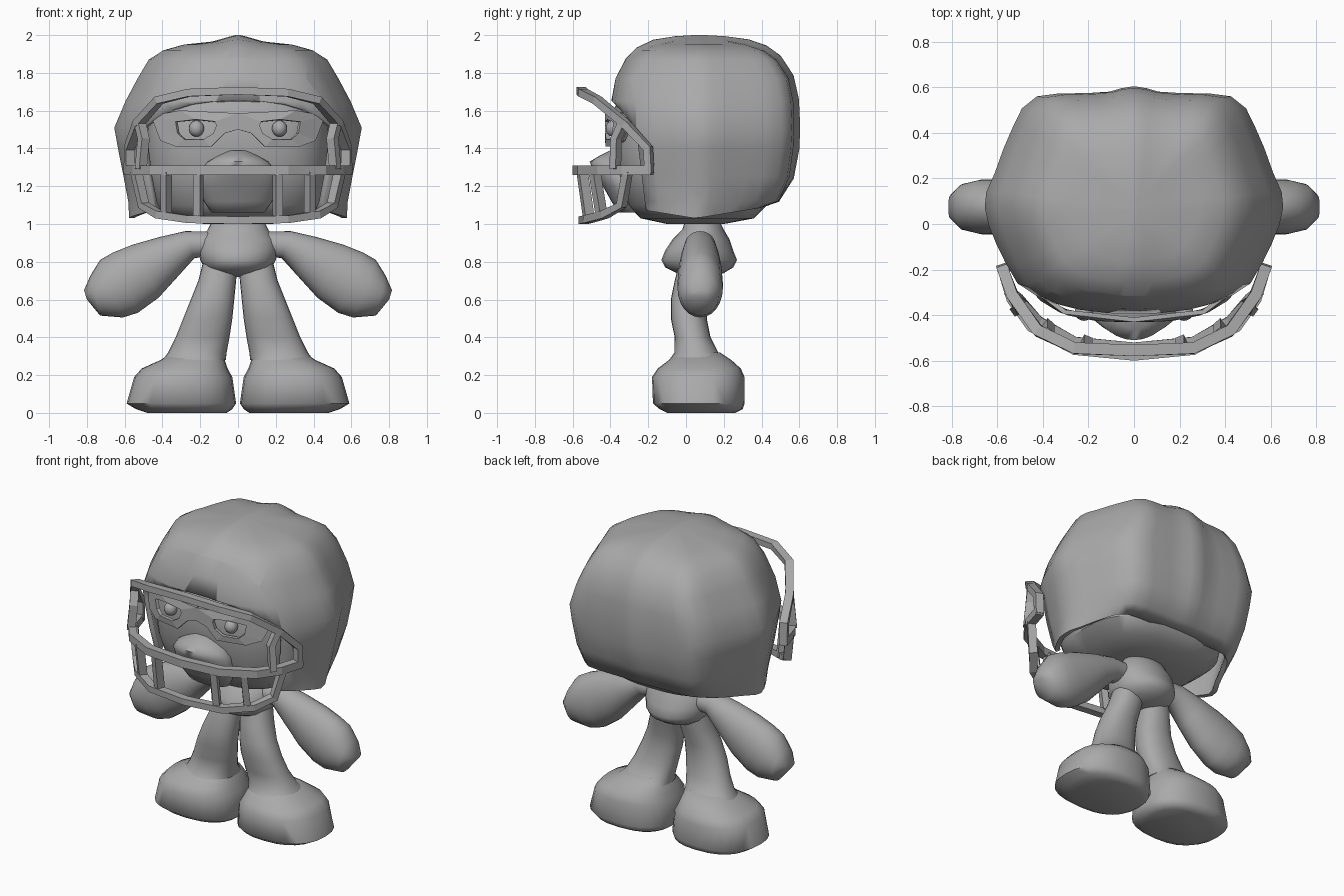
import bpy, bmesh, math
from mathutils import Vector

if "Cube" in bpy.data.objects:
    bpy.data.objects.remove(bpy.data.objects["Cube"])

grey = bpy.data.materials.new("grey")
grey.diffuse_color = (0.4, 0.4, 0.4, 1)
grey.use_nodes = True
grey.node_tree.nodes["Principled BSDF"].inputs["Base Color"].default_value = grey.diffuse_color


def make(name, verts, faces, smooth=40, mirror=False, thick=0):
    me = bpy.data.meshes.new(name)
    me.from_pydata([tuple(v) for v in verts], [], faces)
    bm = bmesh.new()
    bm.from_mesh(me)
    bmesh.ops.recalc_face_normals(bm, faces=bm.faces)
    bm.to_mesh(me)
    bm.free()
    ob = bpy.data.objects.new(name, me)
    bpy.context.collection.objects.link(ob)
    me.materials.append(grey)
    if thick:
        m = ob.modifiers.new("thickness", 'SOLIDIFY')
        m.thickness, m.offset = thick, -1
    if mirror:
        ob.modifiers.new("mirror", 'MIRROR')
    if smooth:
        bpy.ops.object.select_all(action='DESELECT')
        bpy.context.view_layer.objects.active = ob
        ob.select_set(True)
        bpy.ops.object.shade_smooth_by_angle(angle=math.radians(smooth))
    return ob


def superellipse(n, seg):
    plan = []
    for i in range(seg):
        ca, sa = (f(2 * math.pi * i / seg) for f in (math.cos, math.sin))
        plan.append((math.copysign(abs(ca) ** (2 / n), ca),
                     math.copysign(abs(sa) ** (2 / n), sa)))
    return plan


def loft(name, rings, n=2.4, seg=24, plan=None, **kw):
    """Skin rings of a unit plan, each given as (centre, half axis u, half axis v)."""
    plan = plan or superellipse(n, seg)
    seg = len(plan)
    verts = [Vector(c) + Vector(u) * p + Vector(v) * q for c, u, v in rings for p, q in plan]
    faces = []
    for r in range(len(rings) - 1):
        for i in range(seg):
            j = (i + 1) % seg
            faces.append((r * seg + i, r * seg + j, (r + 1) * seg + j, (r + 1) * seg + i))
    faces.append(tuple(range(seg)))
    faces.append(tuple(range(len(verts) - seg, len(verts))))
    return make(name, verts, faces, **kw)


def level(z, x0, x1, y0, y1):
    """Horizontal ring from its extents."""
    return (((x0 + x1) / 2, (y0 + y1) / 2, z), ((x1 - x0) / 2, 0, 0), (0, (y1 - y0) / 2, 0))


def bar(name, half, w=0.05, h=0.04, whole=True, mirror=False):
    """Rectangular bar along a path; whole paths are mirrored across x = 0."""
    pts = [Vector(p) for p in half]
    if whole:
        pts = [Vector((-p.x, p.y, p.z)) for p in reversed(pts[1:])] + pts
    verts, faces = [], []
    for i, p in enumerate(pts):
        t = (pts[min(i + 1, len(pts) - 1)] - pts[max(i - 1, 0)]).normalized()
        out = Vector((p.x, p.y, 0)).normalized()
        a = (out - t * out.dot(t)).normalized()
        b = t.cross(a)
        for s, q in ((-1, -1), (1, -1), (1, 1), (-1, 1)):
            verts.append(p + a * s * w / 2 + b * q * h / 2)
    for r in range(len(pts) - 1):
        for i in range(4):
            j = (i + 1) % 4
            faces.append((r * 4 + i, r * 4 + j, r * 4 + 4 + j, r * 4 + 4 + i))
    k = len(verts)
    faces += [(0, 1, 2, 3), (k - 4, k - 3, k - 2, k - 1)]
    return make(name, verts, faces, smooth=0, mirror=mirror)


# Helmet plan: flat back and front, widest in the middle
side = [(0, 1), (.08, 1), (.16, 1), (.3, 1), (.5, .995), (.64, .97), (.74, .86), (.80, .69),
        (.86, .5), (.92, .27), (.975, .1), (.985, -.04), (.96, -.2), (.91, -.37), (.85, -.54),
        (.77, -.73), (.67, -.84), (.55, -.91), (.4, -.96), (.2, -.99), (.1, -1), (0, -1)]
plan = side + [(-x, y) for x, y in reversed(side[1:-1])]

# Helmet shell
dome = [(1.03, .585, -.29, .40), (1.12, .59, -.33, .49), (1.25, .615, -.37, .55),
        (1.40, .645, -.385, .57), (1.51, .665, -.39, .575), (1.65, .605, -.395, .57),
        (1.77, .54, -.37, .545), (1.87, .48, -.31, .48), (1.92, .40, -.25, .41),
        (1.95, .29, -.16, .32), (1.965, .14, -.05, .20), (1.97, .02, .04, .10)]
helmet = loft("helmet", [level(z, -x, x, a, b) for z, x, a, b in dome],
              plan=plan, thick=0.03, smooth=50)
bm = bmesh.new()
bm.from_mesh(helmet.data)
bmesh.ops.delete(bm, geom=[f for f in bm.faces if f.calc_center_median().z < 1.031],
                 context='FACES_ONLY')
# Rim rises to front and back
for v in bm.verts:
    if v.co.z < 1.04:
        v.co.z += 0.16 * abs(v.co.y - .05)

# Face opening: a side cut and a sloping brow cut
cuts = [(Vector((0, -.24, 1.3)), Vector((0, 1, .12))),
        (Vector((0, -.40, 1.66)), Vector((0, 1.1, 1)))]
for co, no in cuts:
    bmesh.ops.bisect_plane(bm, geom=bm.verts[:] + bm.edges[:] + bm.faces[:],
                           plane_co=co, plane_no=no)
hole = [f for f in bm.faces
        if all((f.calc_center_median() - co).dot(no) < 0 for co, no in cuts)]
bmesh.ops.delete(bm, geom=hole, context='FACES')
# Centre ridge, fading out at the brow and the rear rim
for v in bm.verts:
    k = max(0, 1 - abs(v.co.x) / 0.15)
    fade = min(1, max(0, (v.co.y + .40) / .25)) * min(1, max(0, (v.co.z - 1.1) / .2))
    d = (v.co - Vector((0, .09, 1.45))).normalized()
    v.co += d * 0.03 * fade * k * k * (3 - 2 * k)
bm.to_mesh(helmet.data)
bm.free()

# Head inside the helmet
skull = [(1.0, .18, -.10, .20), (1.03, .36, -.24, .36), (1.10, .45, -.31, .43),
         (1.25, .48, -.36, .46), (1.40, .49, -.385, .47), (1.60, .47, -.385, .45),
         (1.72, .38, -.33, .36)]
loft("head", [level(z, -x, x, a, b) for z, x, a, b in skull], n=2.9, seg=40)


def ball(name, c, r, **kw):
    angles = [.08] + [math.pi * i / 12 for i in range(1, 12)] + [math.pi - .08]
    rings = [((c[0], c[1], c[2] - r[2] * math.cos(a)),
              (r[0] * math.sin(a), 0, 0), (0, r[1] * math.sin(a), 0)) for a in angles]
    return loft(name, rings, n=2, seg=20, **kw)


# Muzzle and eyes
snout = [(1.06, .14, -.36), (1.12, .18, -.395), (1.20, .20, -.44), (1.28, .20, -.49),
         (1.33, .16, -.51), (1.36, .11, -.46), (1.39, .06, -.40)]
loft("muzzle", [level(z, -x, x, y, -.24) for z, x, y in snout], n=1.9, smooth=80)
ball("eye", (.22, -.385, 1.505), (.04, .04, .043), mirror=True)

# Eye mask: a rim around each eye hole, wrapped on the face
outer = [(0, 1.585), (.3, 1.60), (.45, 1.57), (.40, 1.44), (.32, 1.41), (.14, 1.41),
         (.07, 1.48), (0, 1.50)]
inner = [(.12, 1.54), (.22, 1.55), (.32, 1.54), (.31, 1.48), (.28, 1.45), (.18, 1.45),
         (.13, 1.48), (.115, 1.52)]
wrap = [(x, .045 - .455 * (1 - (x / .51) ** 3) ** (1 / 3), z) for x, z in outer + inner]
make("eye_mask", wrap, [(i, (i + 1) % 8, 8 + (i + 1) % 8, 8 + i) for i in range(8)],
     smooth=0, mirror=True, thick=0.02)

# Face guard
bar("guard_top_bar", [(0, -.555, 1.705), (.26, -.545, 1.695), (.42, -.47, 1.655),
                      (.53, -.32, 1.53), (.575, -.20, 1.40), (.575, -.195, 1.27)])
bar("guard_middle_bar", [(0, -.575, 1.285), (.26, -.55, 1.285), (.45, -.45, 1.285),
                         (.535, -.33, 1.285), (.58, -.18, 1.285)], h=.05)
bar("guard_lower_bar", [(0, -.545, 1.02), (.26, -.52, 1.025), (.42, -.43, 1.05),
                        (.50, -.34, 1.10), (.54, -.31, 1.28)])
for x, y0, y1 in ((.21, -.55, -.515), (.38, -.485, -.445)):
    bar("guard_upright", [(x, y0, 1.28), (x, y1, 1.035)], whole=False, mirror=True)
bar("guard_side_strut", [(.515, -.375, 1.29), (.50, -.37, 1.45), (.52, -.33, 1.54)],
    whole=False, mirror=True)

# Torso
body = [(.72, .06, .02, .14), (.74, .14, -.05, .20), (.77, .18, -.11, .25),
        (.81, .20, -.13, .27), (.86, .21, -.11, .25), (.92, .20, -.07, .23),
        (.97, .16, -.02, .20), (1.03, .13, .0, .17)]
loft("torso", [level(z, -x, x, a, b) for z, x, a, b in body], n=2, smooth=80)

# Arms: upper and lower outline points with depth
arm = [((.10, .96), (.12, .83), .07), ((.28, .962), (.23, .82), .08),
       ((.42, .93), (.32, .72), .10), ((.56, .89), (.42, .61), .115),
       ((.66, .85), (.53, .53), .12), ((.73, .81), (.61, .505), .12),
       ((.78, .73), (.73, .515), .10), ((.815, .65), (.80, .60), .05)]
loft("arm", [(((a[0] + b[0]) / 2, .075, (a[1] + b[1]) / 2),
              ((a[0] - b[0]) / 2, 0, (a[1] - b[1]) / 2), (0, d, 0)) for a, b, d in arm],
     n=2, mirror=True, smooth=60)

# Legs and feet
leg = [(.82, .0, .18, -.03, .16), (.70, .01, .21, -.06, .14), (.60, .02, .25, -.08, .11),
       (.50, .03, .29, -.08, .11), (.40, .045, .33, -.06, .13), (.32, .06, .37, -.06, .17),
       (.28, .065, .40, -.09, .23)]
loft("leg", [level(*r) for r in leg], n=2.2, mirror=True, smooth=60)
foot = [(.32, .10, .35, -.04, .18), (.28, .07, .41, -.09, .24), (.235, .055, .51, -.15, .29),
        (.19, .03, .55, -.18, .31), (.05, .01, .59, -.175, .31), (.02, .03, .54, -.14, .30),
        (0, .06, .48, -.10, .26)]
loft("foot", [level(*r) for r in foot], n=2.4, mirror=True, smooth=60)
